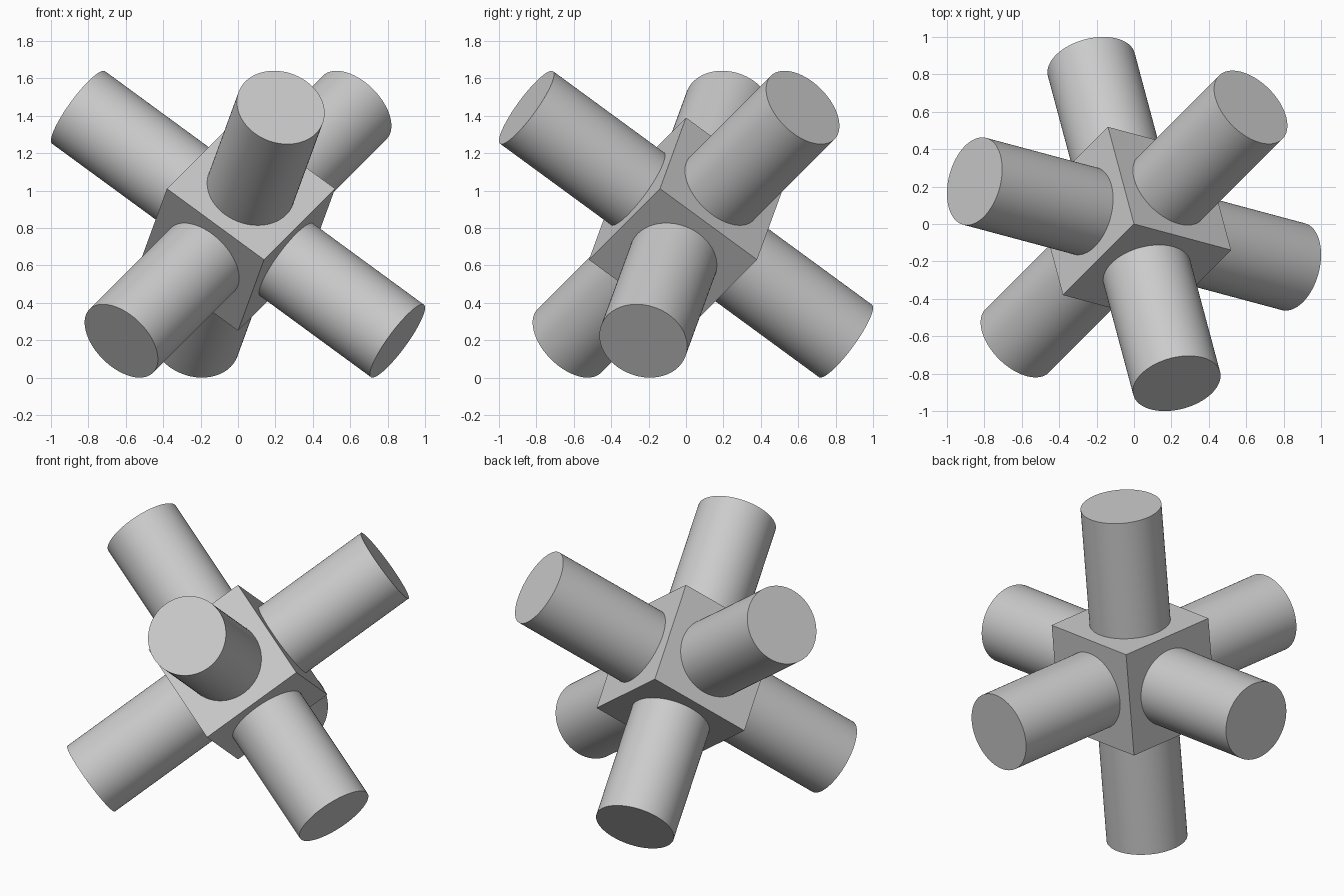
import bpy
import math
from mathutils import Matrix, Vector

if "Cube" in bpy.data.objects:
    bpy.data.objects.remove(bpy.data.objects["Cube"])

CENTRE = Vector((0, 0, 0.82))
HALF_CUBE = 0.329
RADIUS = 0.24
REACH = 1.081
a, b, c = (3 - math.sqrt(3)) / 6, (3 + math.sqrt(3)) / 6, 1 / math.sqrt(3)

# Three perpendicular axes, so that the cube balances on a corner
axes = [Vector((-b, a, c)), Vector((a, -b, c)), Vector((c, c, c))]
tilt = Matrix(axes).transposed()

grey = bpy.data.materials.new("light grey")
grey.diffuse_color = (0.6, 0.6, 0.6, 1)
grey.use_nodes = True
grey.node_tree.nodes["Principled BSDF"].inputs["Base Color"].default_value = grey.diffuse_color


def finish(name):
    obj = bpy.context.object
    obj.name = name
    obj.data.materials.append(grey)
    return obj


# Central cube
bpy.ops.mesh.primitive_cube_add(size=2 * HALF_CUBE, location=CENTRE,
                                rotation=tilt.to_euler())
finish("core_cube")

# One round arm out of each cube face
start = HALF_CUBE - 0.02
for i, axis in enumerate(axes):
    for side, label in ((1, "upper"), (-1, "lower")):
        direction = axis * side
        bpy.ops.mesh.primitive_cylinder_add(
            vertices=96, radius=RADIUS, depth=REACH - start,
            location=CENTRE + direction * (REACH + start) / 2,
            rotation=direction.to_track_quat('Z', 'Y').to_euler())
        finish(f"{label}_arm_{i + 1}")
        bpy.ops.object.shade_smooth_by_angle(angle=math.radians(30))
